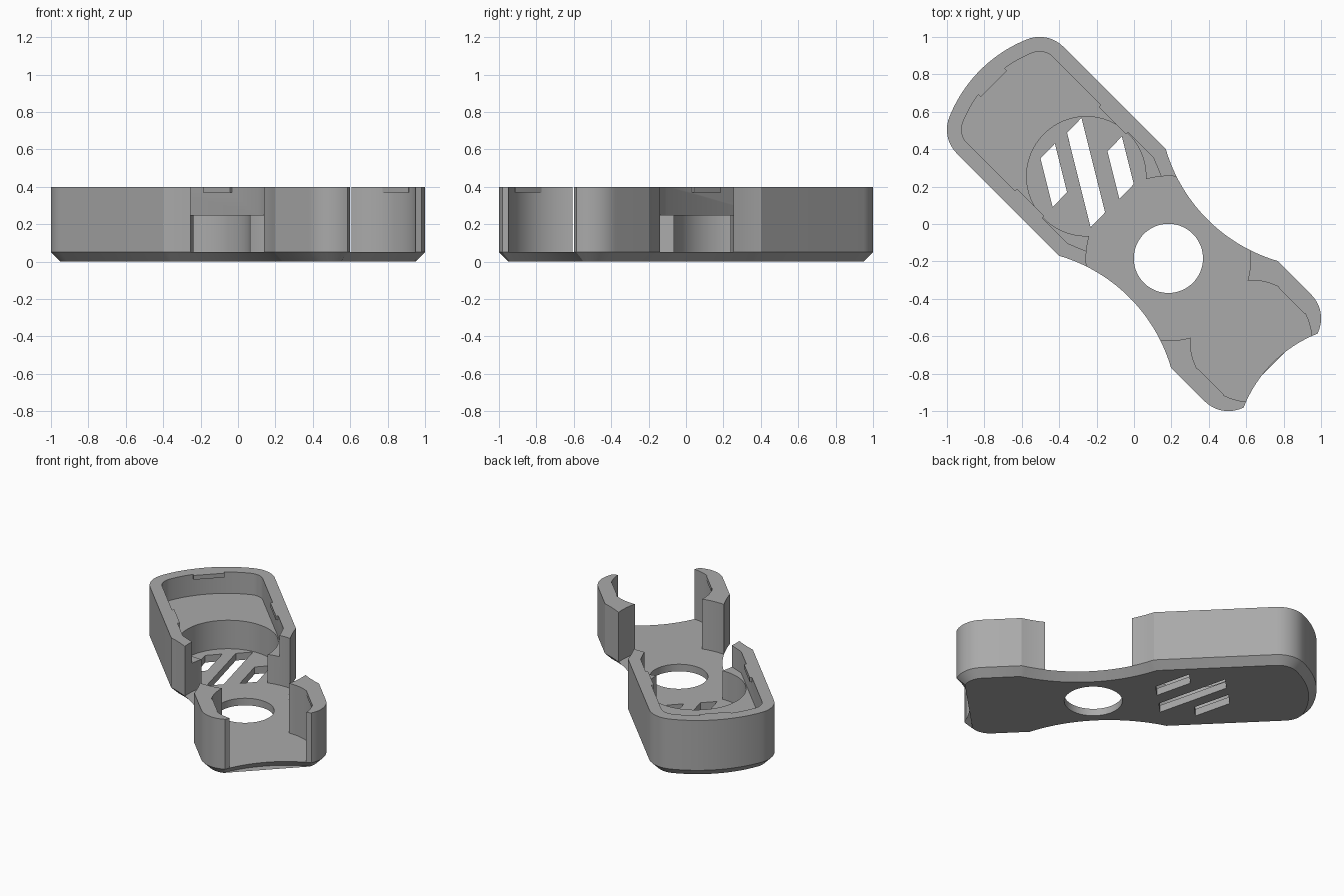
import bpy, bmesh, math
from mathutils import Vector

cube = bpy.data.objects.get("Cube")
if cube:
    bpy.data.objects.remove(cube, do_unlink=True)

FLOOR, SHELF, TOP = 0.05, 0.25, 0.40
HOLE_U = -0.26          # position of the round hole along the long axis

grey = bpy.data.materials.new("plain grey")
grey.use_nodes = True
colour = (0.40, 0.40, 0.40, 1)
grey.diffuse_color = colour
grey.node_tree.nodes["Principled BSDF"].inputs["Base Color"].default_value = colour


def diagonal(u, v):
    """u runs along the body towards the back, v across it."""
    return Vector((v - u, v + u)) / math.sqrt(2)


def arc(cu, cv, r, start, end, n):
    angles = [math.radians(start + (end - start) * i / n) for i in range(n + 1)]
    return [(cu + r * math.cos(a), cv + r * math.sin(a)) for a in angles]


def mirrored(half):
    """Close a half profile by reflecting it across the long axis."""
    return half + [(u, -v) for u, v in reversed(half) if abs(v) > 1e-5]


def circle(u, r):
    return arc(u, 0, r, 0, 360, 96)[:-1]


def inset(points, d):
    """Move every corner of a loop inwards by d."""
    result = []
    for i, p in enumerate(points):
        a = (p - points[i - 1]).normalized()
        b = (points[(i + 1) % len(points)] - p).normalized()
        n = Vector((-a.y - b.y, a.x + b.x)).normalized()
        result.append(p - n * d / max(0.5, n.dot(Vector((-a.y, a.x)))) * SIDE)
    return result


def loft(name, layers):
    """Solid through (loop, height) layers that share a point count."""
    bm = bmesh.new()
    rings = [[bm.verts.new((p[0], p[1], z)) for p in loop] for loop, z in layers]
    for low, high in zip(rings, rings[1:]):
        for i in range(len(low)):
            bm.faces.new((low[i - 1], low[i], high[i], high[i - 1]))
    bm.faces.new(rings[0])
    bm.faces.new(rings[-1])
    bmesh.ops.recalc_face_normals(bm, faces=bm.faces)
    mesh = bpy.data.meshes.new(name)
    bm.to_mesh(mesh)
    bm.free()
    mesh.materials.append(grey)
    obj = bpy.data.objects.new(name, mesh)
    bpy.context.collection.objects.link(obj)
    return obj


def prism(name, points, z0, z1):
    loop = [diagonal(u, v) for u, v in points]
    return loft(name, [(loop, z0), (loop, z1)])


def combine(tool, operation="DIFFERENCE"):
    tool.hide_render = True
    mod = body.modifiers.new(tool.name, "BOOLEAN")
    mod.operation, mod.solver, mod.object = operation, "EXACT", tool
    bpy.ops.object.modifier_apply(modifier=mod.name)
    bpy.data.objects.remove(tool, do_unlink=True)


# Body outline: rounded back, waisted sides, hollowed front
half = arc(0.42, 0, 0.743, 0, 23.3, 10)
half += arc(0.937, 0.223, 0.18, 23.3, 90, 12)[1:]
half += arc(HOLE_U, 1.175, 0.88, -61.3, -118.7, 28)
half += arc(-0.937, 0.223, 0.18, 90, 162, 12)
half += arc(-1.75, 0, 0.70, 23.5, 0, 12)[1:]
outline = [diagonal(u, v) for u, v in mirrored(half)]
area = sum(outline[i - 1].cross(p) for i, p in enumerate(outline))
SIDE = -1 if area > 0 else 1
body = loft("holder_body", [(inset(outline, FLOOR), 0), (outline, FLOOR), (outline, TOP)])
bpy.ops.object.select_all(action="DESELECT")
bpy.context.view_layer.objects.active = body
body.select_set(True)

# Back pocket down to the shelf
pocket = arc(0.42, 0, 0.665, 0, 23.3, 10)
pocket += arc(0.937, 0.223, 0.102, 23.3, 90, 10)[1:]
pocket += [(0.18, 0.325), (0.07, 0.28), (-0.05, 0.24)]
combine(prism("pocket_cutter", mirrored(pocket), SHELF, 0.6))

# Round recesses down to the floor
for name, u, r in (("middle", HOLE_U, 0.44), ("back", 0.361, 0.319), ("front", -0.885, 0.325)):
    combine(prism(name + "_recess_cutter", circle(u, r), FLOOR, 0.6))

# Round hole and three slanted slots through the floor
combine(prism("hole_cutter", circle(HOLE_U, 0.185), -0.1, 0.2))
for x, y, length in ((-0.50, 0.35, 0.26), (-0.358, 0.487, 0.505), (-0.142, 0.388, 0.255)):
    start, across = Vector((x, y)), Vector((0.077, 0.08))
    along = Vector((0.25, -1)) * length
    loop = [start, start + across, start + across + along, start + along]
    combine(loft("slot_cutter", [(loop, -0.1), (loop, 0.2)]))

# Small retaining tabs under the rim
tabs = [(0.37, 0.575, s * 0.31, s * 0.36) for s in (-1, 1)]
tabs += [(-0.983, -0.788, s * 0.305, s * 0.36) for s in (-1, 1)]
tabs += [(1.06, 1.12, -0.10, 0.10)]
for u0, u1, v0, v1 in tabs:
    combine(prism("tab", [(u0, v0), (u1, v0), (u1, v1), (u0, v1)], 0.37, TOP), "UNION")

bpy.ops.object.shade_smooth_by_angle(angle=math.radians(25))
